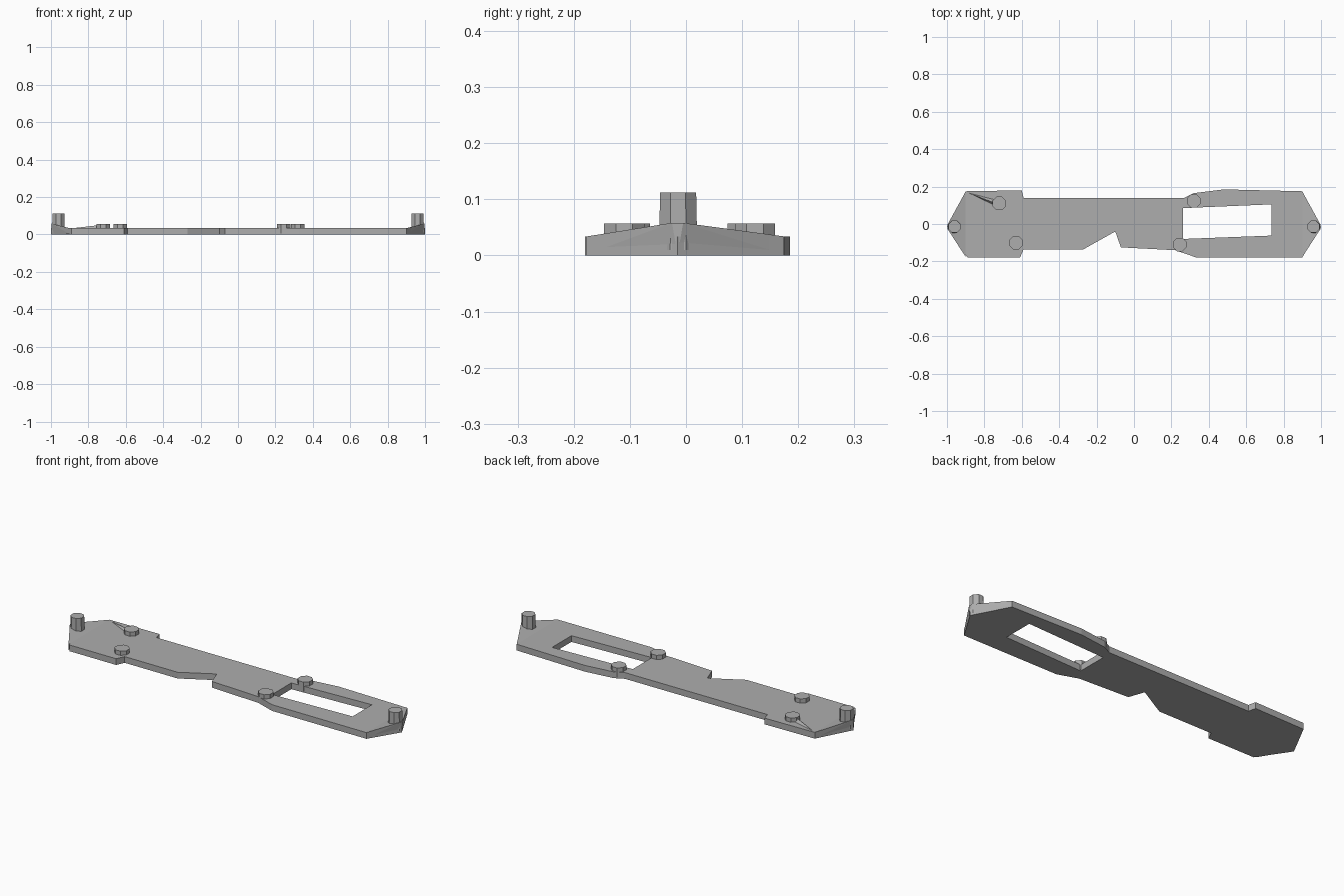
import bpy, bmesh
from math import pi
from mathutils import Matrix

cube = bpy.data.objects.get("Cube")
if cube:
    bpy.data.objects.remove(cube, do_unlink=True)

THICK = 0.034
grey = bpy.data.materials.new("mid grey")
grey.use_nodes = True
COLOUR = (0.42, 0.42, 0.42, 1)
grey.diffuse_color = COLOUR
grey.node_tree.nodes["Principled BSDF"].inputs["Base Color"].default_value = COLOUR


def finish(name, bm):
    bmesh.ops.recalc_face_normals(bm, faces=bm.faces)
    mesh = bpy.data.meshes.new(name)
    bm.to_mesh(mesh)
    bm.free()
    mesh.materials.append(grey)
    obj = bpy.data.objects.new(name, mesh)
    bpy.context.collection.objects.link(obj)
    return obj


def plate(name, loops, height):
    """Fill an outline with holes and extrude it upward."""
    bm = bmesh.new()
    for loop in loops:
        vs = [bm.verts.new((x, y, 0)) for x, y in loop]
        for a, b in zip(vs, vs[1:] + vs[:1]):
            bm.edges.new((a, b))
    bmesh.ops.triangle_fill(bm, use_beauty=True, edges=bm.edges[:])
    ext = bmesh.ops.extrude_face_region(bm, geom=bm.faces[:])
    top = [g for g in ext["geom"] if isinstance(g, bmesh.types.BMVert)]
    bmesh.ops.translate(bm, verts=top, vec=(0, 0, height))
    bmesh.ops.dissolve_limit(bm, angle_limit=0.01, verts=bm.verts[:], edges=bm.edges[:])
    return finish(name, bm)


def hull(name, points):
    bm = bmesh.new()
    for p in points:
        bm.verts.new(p)
    bmesh.ops.convex_hull(bm, input=bm.verts[:])
    return finish(name, bm)


def peg(name, x, y, radius, z0, z1, sides=8, taper=1.0):
    bm = bmesh.new()
    bmesh.ops.create_cone(
        bm, cap_ends=True, segments=sides, radius1=radius, radius2=radius * taper,
        depth=z1 - z0,
        matrix=Matrix.Translation((x, y, (z0 + z1) / 2)) @ Matrix.Rotation(pi / sides, 4, "Z"))
    return finish(name, bm)


# Flat bracket with side notch and rectangular window
outline = [(-1, -0.015), (-0.9, 0.175), (-0.6, 0.18), (-0.59, 0.138),
           (0.27, 0.14), (0.32, 0.165), (0.48, 0.185), (0.9, 0.175),
           (1, -0.015), (0.9, -0.178), (0.33, -0.178), (0.22, -0.14),
           (-0.07, -0.125), (-0.1, -0.04), (-0.27, -0.135),
           (-0.59, -0.135), (-0.61, -0.18), (-0.89, -0.18)]
window = [(0.262, 0.085), (0.735, 0.105), (0.735, -0.062), (0.262, -0.08)]
plate("base_plate", [outline, window], THICK)

# Raised pointed ends with upright locating pegs
for side, name in ((-1, "right"), (1, "left")):
    hull(name + "_end_ramp",
         [(side * 0.9, y, z) for y in (-0.176, 0.174) for z in (0.002, THICK)]
         + [(side * 0.998, -0.015, 0.002)]
         + [(side * 0.998, y, 0.058) for y in (-0.025, -0.005)])
    peg(name + "_end_peg", side * 0.96, -0.014, 0.037, 0.01, 0.112, taper=0.94)

# Low mounting studs
studs = [(-0.72, 0.11), (-0.63, -0.1), (0.32, 0.123), (0.245, -0.11)]
for i, (x, y) in enumerate(studs):
    peg("stud_%d" % (i + 1), x, y, 0.039, 0.005, 0.057)

# Small fillet running from the corner to its stud
hull("stud_fillet", [(-0.88, 0.165, THICK), (-0.74, 0.14, THICK - 0.01),
                     (-0.74, 0.09, THICK - 0.01), (-0.74, 0.11, 0.05)])
